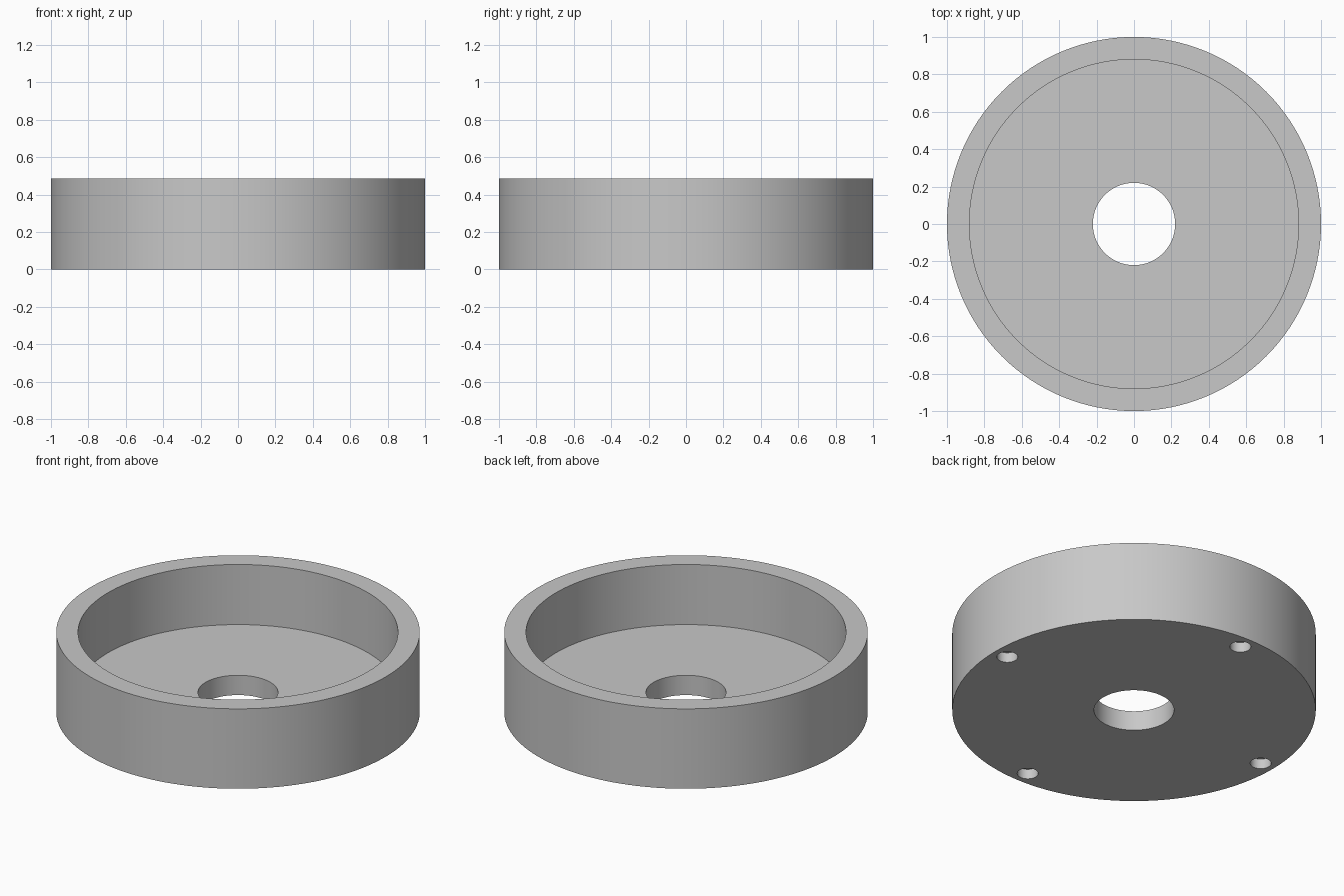
import bpy
import bmesh
from math import cos, sin, pi, radians
from mathutils import Matrix

default_cube = bpy.data.objects.get("Cube")
if default_cube:
    bpy.data.objects.remove(default_cube, do_unlink=True)

SEGMENTS = 128
HEIGHT = 0.485
FLOOR = 0.12
OUTER, INNER, BORE = 1.0, 0.88, 0.22
PIN_RADIUS, PIN_CIRCLE, PIN_DEPTH = 0.058, 0.91, 0.06

grey = bpy.data.materials.new("light_grey")
grey.use_nodes = True
colour = (0.58, 0.58, 0.58, 1)
grey.diffuse_color = colour
grey.node_tree.nodes["Principled BSDF"].inputs["Base Color"].default_value = colour


def add_object(name, bm):
    bmesh.ops.recalc_face_normals(bm, faces=bm.faces)
    mesh = bpy.data.meshes.new(name)
    bm.to_mesh(mesh)
    bm.free()
    mesh.materials.append(grey)
    obj = bpy.data.objects.new(name, mesh)
    bpy.context.collection.objects.link(obj)
    return obj


# Round cup with a central bore: a closed (radius, z) profile turned about z
profile = [(BORE, 0), (OUTER, 0), (OUTER, HEIGHT),
           (INNER, HEIGHT), (INNER, FLOOR), (BORE, FLOOR)]
bm = bmesh.new()
rings = []
for radius, z in profile:
    angles = [2 * pi * i / SEGMENTS for i in range(SEGMENTS)]
    rings.append([bm.verts.new((radius * cos(a), radius * sin(a), z)) for a in angles])
for ring, following in zip(rings, rings[1:] + rings[:1]):
    for i in range(SEGMENTS):
        j = (i + 1) % SEGMENTS
        bm.faces.new((ring[i], ring[j], following[j], following[i]))
cup = add_object("round_cup", bm)

# Four blind holes in the underside
bm = bmesh.new()
for i in range(4):
    angle = i * pi / 2
    place = Matrix.Translation((PIN_CIRCLE * cos(angle), PIN_CIRCLE * sin(angle), 0))
    bmesh.ops.create_cone(bm, cap_ends=True, segments=32, radius1=PIN_RADIUS,
                          radius2=PIN_RADIUS, depth=2 * PIN_DEPTH, matrix=place)
cutter = add_object("hole_cutter", bm)
cutter.hide_render = True

bpy.ops.object.select_all(action="DESELECT")
cup.select_set(True)
bpy.context.view_layer.objects.active = cup
holes = cup.modifiers.new("blind_holes", "BOOLEAN")
holes.operation = "DIFFERENCE"
holes.solver = "EXACT"
holes.object = cutter
bpy.ops.object.modifier_apply(modifier=holes.name)
bpy.data.objects.remove(cutter, do_unlink=True)

# Smooth round walls with crisp rims
bpy.ops.object.shade_smooth_by_angle(angle=radians(30))
